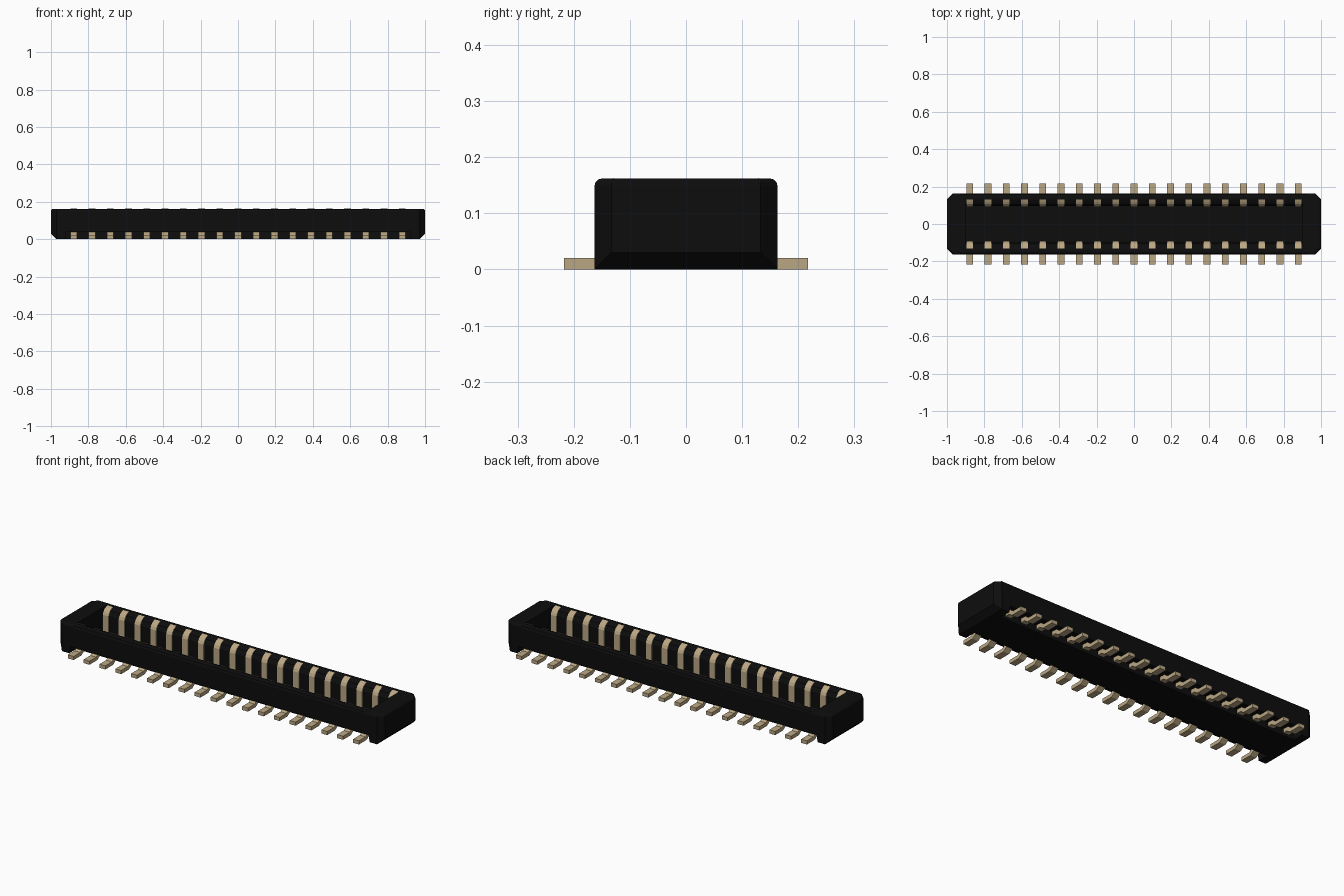
import bpy, bmesh
from mathutils import Vector

cube = bpy.data.objects.get("Cube")
if cube:
    bpy.data.objects.remove(cube)


def material(name, rgb, rough):
    m = bpy.data.materials.new(name)
    m.use_nodes = True
    m.diffuse_color = (*rgb, 1)
    bsdf = m.node_tree.nodes["Principled BSDF"]
    bsdf.inputs["Base Color"].default_value = (*rgb, 1)
    bsdf.inputs["Roughness"].default_value = rough
    return m


BLACK = material("black plastic", (0.004, 0.004, 0.004), 0.6)
GOLD = material("pale gold", (0.50, 0.39, 0.23), 0.5)

HALF_Y, TOP = 0.163, 0.162
NOTCH_X, CAVITY_X = 0.93, 0.90
PINS, PITCH, PIN_W = 19, 0.0976, 0.036


def finish(name, bm, mat):
    bmesh.ops.recalc_face_normals(bm, faces=bm.faces)
    me = bpy.data.meshes.new(name)
    bm.to_mesh(me)
    bm.free()
    me.materials.append(mat)
    ob = bpy.data.objects.new(name, me)
    bpy.context.collection.objects.link(ob)
    return ob


def extrude_x(bm, profile, x0, x1):
    """Sweep a (y, z) profile from x0 to x1."""
    face = bm.faces.new([bm.verts.new((x0, y, z)) for y, z in profile])
    new = bmesh.ops.extrude_face_region(bm, geom=[face])["geom"]
    verts = [v for v in new if isinstance(v, bmesh.types.BMVert)]
    bmesh.ops.translate(bm, vec=(x1 - x0, 0, 0), verts=verts)


def bevel_where(bm, rule, offset, segments=1):
    edges = [e for e in bm.edges if rule(*(v.co for v in e.verts))]
    bmesh.ops.bevel(bm, geom=edges, offset=offset, segments=segments,
                    profile=0.5, affect='EDGES')


# Side walls: rounded outside, chamfered inside, undercut for the leads
wall = [(0.10, 0.0), (0.10, 0.038), (HALF_Y, 0.038), (HALF_Y, TOP - 0.015),
        (HALF_Y - 0.004, TOP - 0.004), (HALF_Y - 0.015, TOP),
        (0.132, TOP), (0.108, 0.15), (0.096, 0.125), (0.096, 0.0)]
for side, name in ((-1, "front_wall"), (1, "back_wall")):
    bm = bmesh.new()
    extrude_x(bm, [(side * y, z) for y, z in wall], -NOTCH_X, NOTCH_X)
    finish(name, bm, BLACK)

# Floor of the socket
bm = bmesh.new()
extrude_x(bm, [(-0.1, 0), (0.1, 0), (0.1, 0.03), (-0.1, 0.03)], -NOTCH_X, NOTCH_X)
finish("socket_floor", bm, BLACK)

# End blocks with chamfered corners and feet
for side, name in ((-1, "right_end"), (1, "left_end")):
    bm = bmesh.new()
    extrude_x(bm, [(-HALF_Y, 0), (HALF_Y, 0), (HALF_Y, TOP), (-HALF_Y, TOP)],
              side * CAVITY_X, side)
    bmesh.ops.recalc_face_normals(bm, faces=bm.faces)
    # Trim the inner lower corners to match the lead undercut
    outer = lambda p: abs(p.x) > 0.999
    bevel_where(bm, lambda a, b: outer(a) and outer(b) and abs(a.z - b.z) > 0.1, 0.03)
    bevel_where(bm, lambda a, b: outer(a) and outer(b) and a.z + b.z < 0.01, 0.03)
    bevel_where(bm, lambda a, b: min(a.z, b.z) > TOP - 0.001
                and not (abs(a.x) < 0.901 and abs(b.x) < 0.901), 0.013, 3)
    for y in (-1, 1):
        for v in bm.verts:
            if abs(v.co.x) < 0.901 and v.co.z < 0.01 and v.co.y * y > 0:
                v.co.x = side * 0.925
    finish(name, bm, BLACK)

# Contacts: solder tail, sloped jog, upright inside the wall, curled top
contact = [(0.217, 0), (0.217, 0.02), (0.158, 0.02), (0.135, 0.037),
           (0.116, 0.037), (0.116, 0.13), (0.128, 0.15), (0.130, TOP + 0.001),
           (0.118, 0.158), (0.106, 0.151), (0.097, 0.140), (0.091, 0.125),
           (0.091, 0.016), (0.125, 0.016), (0.148, 0)]
for side, row in ((-1, "front"), (1, "back")):
    for i in range(PINS):
        x = (i - (PINS - 1) / 2) * PITCH
        bm = bmesh.new()
        extrude_x(bm, [(side * y, z) for y, z in contact], x - PIN_W / 2, x + PIN_W / 2)
        finish(f"{row}_contact_{i + 1}", bm, GOLD)
